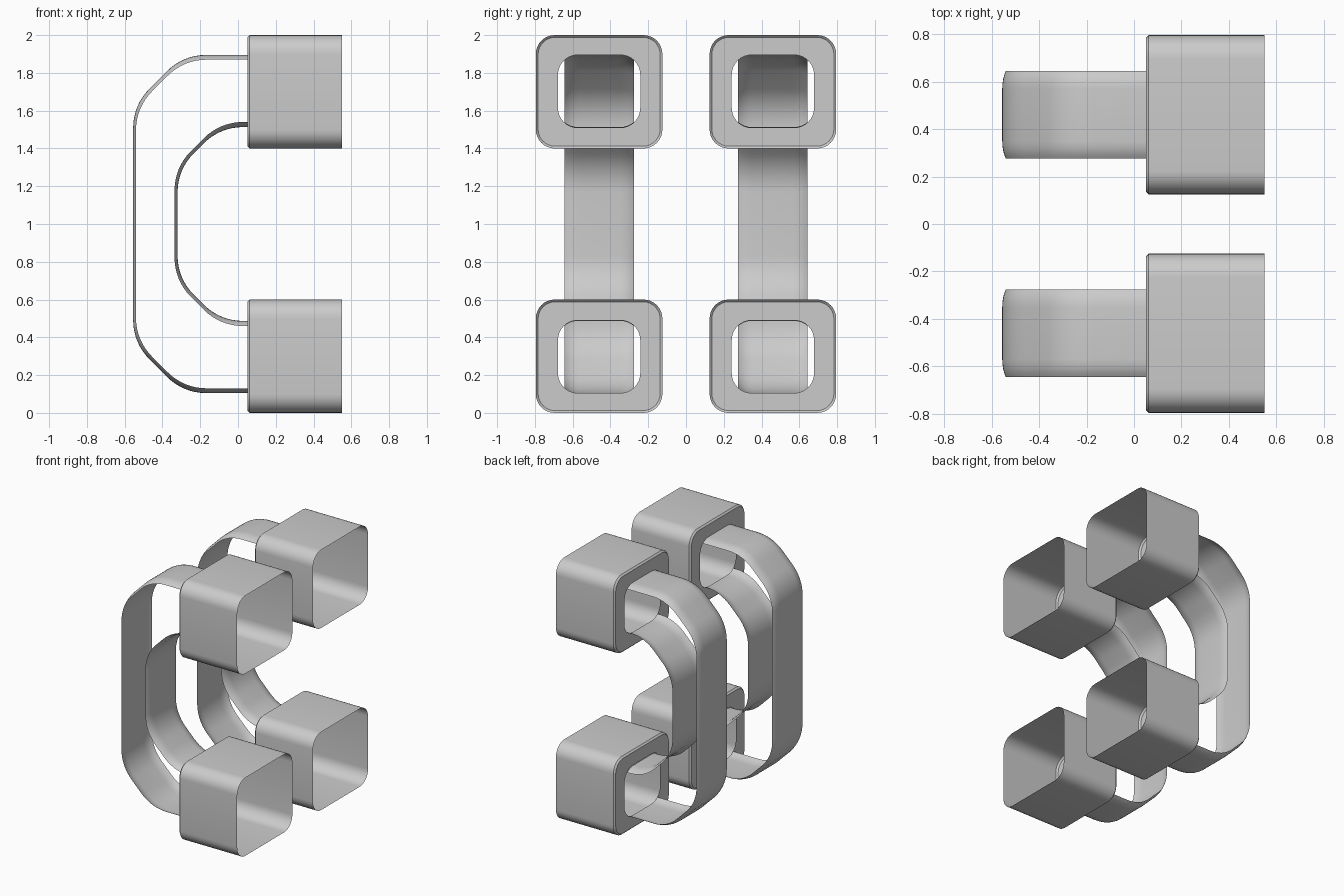
import bpy
import math
from mathutils import Vector

if "Cube" in bpy.data.objects:
    bpy.data.objects.remove(bpy.data.objects["Cube"])

MID_Y = 0.46   # centre of one handle, mirrored to the other side
# All meshes are built about z = 1 so both mirror planes pass through the origin


def make_object(name, verts, faces):
    mesh = bpy.data.meshes.new(name)
    mesh.from_pydata(verts, [], faces)
    obj = bpy.data.objects.new(name, mesh)
    bpy.context.collection.objects.link(obj)
    obj.location.z = 1
    bpy.ops.object.select_all(action='DESELECT')
    obj.select_set(True)
    bpy.context.view_layer.objects.active = obj
    bpy.ops.object.shade_smooth_by_angle(angle=math.radians(35))
    mirror = obj.modifiers.new("mirror", 'MIRROR')
    mirror.use_axis = (False, True, True)
    mirror.merge_threshold = 0.0005


def rounded_rect(x, cz, half_y, half_z, r, seg=8):
    pts = []
    for q, (sy, sz) in enumerate([(1, 1), (-1, 1), (-1, -1), (1, -1)]):
        for i in range(seg + 1):
            a = math.pi / 2 * (q + i / seg)
            pts.append((x, MID_Y + sy * (half_y - r) + r * math.cos(a),
                        cz + sz * (half_z - r) + r * math.sin(a)))
    return pts


def half_path(top, side, diag, t=0.12, seg=8):
    """C path from the cup to mid height; two 45 degree corners, filleted."""
    ctrl = [Vector(p) for p in [(0.05, top), (top - diag, top),
                                (side, side + diag), (side, 0)]]
    pts = [ctrl[0]]
    r = t / math.tan(math.radians(22.5))
    for k in (1, 2):
        c = ctrl[k]
        d_in = (c - ctrl[k - 1]).normalized()
        start = c - d_in * t
        normal = Vector((-d_in.y, d_in.x))
        for i in range(seg + 1):
            a = math.radians(45) * i / seg
            pts.append(start + d_in * (r * math.sin(a)) + normal * (r * (1 - math.cos(a))))
    return pts + [ctrl[3]]


# Hollow cups, open at +x, with a holed back plate
rings = [rounded_rect(0.05, 0.7025, 0.218, 0.1925, 0.105),
         rounded_rect(0.05, 0.7, 0.323, 0.288, 0.09),
         rounded_rect(0.062, 0.7, 0.335, 0.3, 0.1),
         rounded_rect(0.55, 0.7, 0.335, 0.3, 0.1)]
n = len(rings[0])
make_object("cups", [p for ring in rings for p in ring],
            [(j * n + k, j * n + (k + 1) % n, (j + 1) * n + (k + 1) % n, (j + 1) * n + k)
             for j in range(3) for k in range(n)])


# Thin C-shaped straps whose long edges curl in towards each other
def strap(name, centre, edge, flip):
    arc = [math.radians(45) * i / 4 for i in range(5)]
    half = [(0.11 + 0.105 * math.sin(a), (1 - math.cos(a)) / (1 - math.cos(arc[-1])))
            for a in arc]
    section = [(-y, f) for y, f in reversed(half)] + half
    m = len(section)
    verts = []
    for c, e in zip(centre, edge):
        for y, f in section:
            p = c.lerp(e, f)
            verts.append((p.x, MID_Y + y, p.y))
    faces = [(i * m + j, i * m + j + 1, (i + 1) * m + j + 1, (i + 1) * m + j)
             for i in range(len(centre) - 1) for j in range(m - 1)]
    make_object(name, verts, [f[::-1] for f in faces] if flip else faces)


strap("outer_straps", half_path(0.895, -0.555, 1.185), half_path(0.87, -0.54, 1.157), False)
strap("inner_straps", half_path(0.513, -0.32, 0.608), half_path(0.54, -0.336, 0.635), True)
